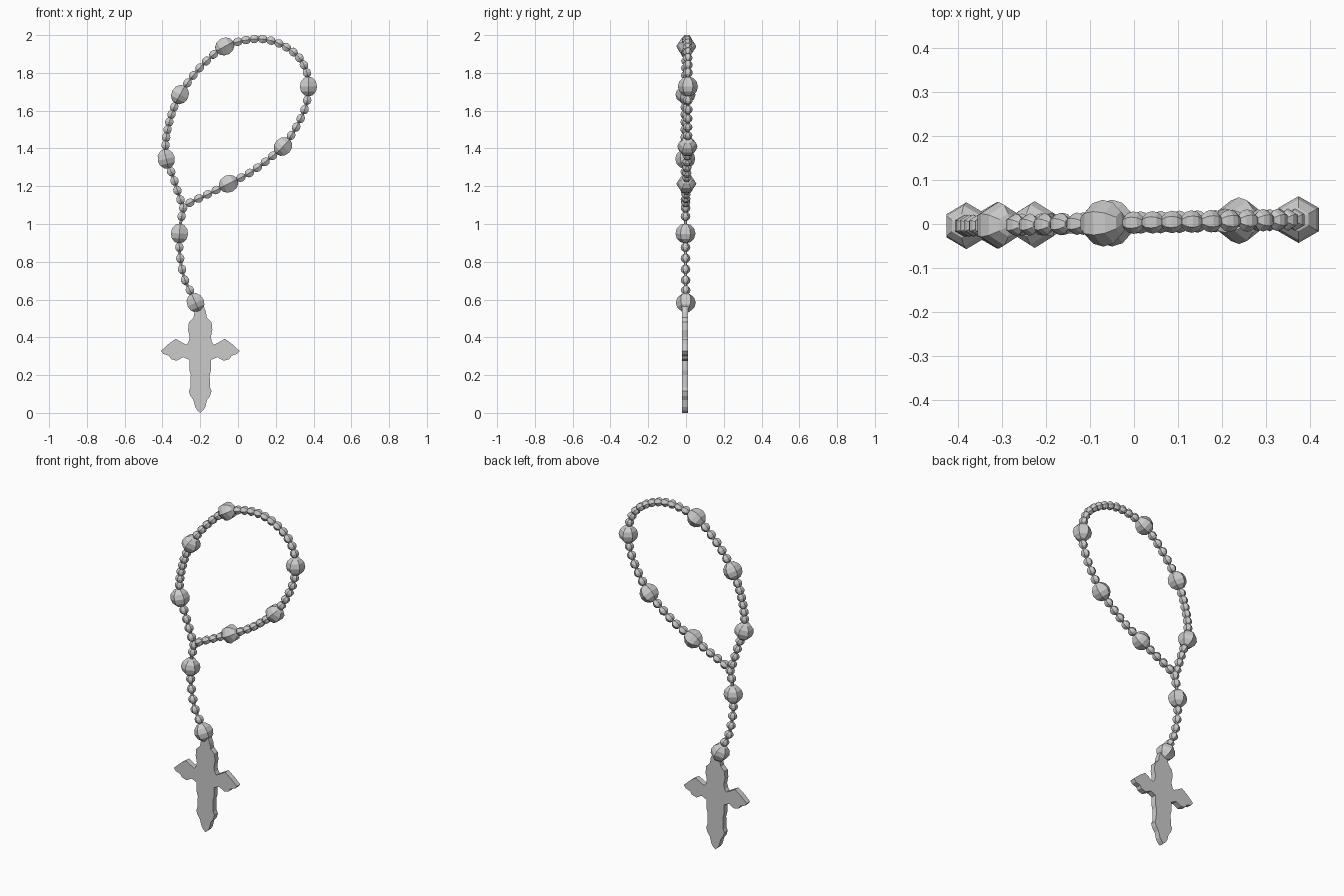
import bpy, math
from mathutils import Vector, Matrix

if "Cube" in bpy.data.objects:
    bpy.data.objects.remove(bpy.data.objects["Cube"])

link = bpy.context.scene.collection.objects.link


def depth(x):
    """The loop leans very slightly backwards towards +x."""
    return min(0.010, max(-0.004, 0.003 + 0.019 * x))


def mesh_from(name, verts, faces):
    me = bpy.data.meshes.new(name)
    me.from_pydata(verts, [], faces)
    me.update()
    return me


def bead_mesh(name, r, sides=6, rings=6):
    """Faceted sphere, poles on local z, corners on +-local y."""
    verts = [(0, 0, r)]
    for i in range(1, rings):
        p = math.pi * i / rings
        for j in range(sides):
            a = 2 * math.pi * j / sides + math.pi / 2
            verts.append((r * math.sin(p) * math.cos(a),
                          r * math.sin(p) * math.sin(a), r * math.cos(p)))
    verts.append((0, 0, -r))
    faces, last = [], len(verts) - 1
    for j in range(sides):
        k = (j + 1) % sides
        faces.append((0, 1 + j, 1 + k))
        for i in range(rings - 2):
            a = 1 + i * sides
            faces.append((a + j, a + sides + j, a + sides + k, a + k))
        b = 1 + (rings - 2) * sides
        faces.append((last, b + k, b + j))
    return mesh_from(name, verts, faces)


BIG = bead_mesh("large_bead", 0.053)
SMALL = bead_mesh("small_bead", 0.0255)


def place(me, pos, tangent):
    z = tangent.normalized()
    x = Vector((0, 1, 0)).cross(z).normalized()
    y = z.cross(x)
    ob = bpy.data.objects.new(me.name, me)
    ob.matrix_world = Matrix.Translation(pos) @ Matrix((x, y, z)).transposed().to_4x4()
    link(ob)


def smooth_path(pts, steps=12):
    """Catmull-Rom samples; control point i lands on sample i * steps."""
    P = [Vector((x, depth(x), z)) for x, z in pts]
    P = [2 * P[0] - P[1]] + P + [2 * P[-1] - P[-2]]
    out = []
    for a, b, c, d in zip(P, P[1:], P[2:], P[3:]):
        for s in range(steps):
            t = s / steps
            out.append(0.5 * (2 * b + (c - a) * t + (2 * a - 5 * b + 4 * c - d) * t * t
                              + (3 * b - a - 3 * c + d) * t ** 3))
    return out + [P[-2]]


def thread(name, path):
    cu = bpy.data.curves.new(name, 'CURVE')
    cu.dimensions = '3D'
    cu.bevel_depth = 0.009
    cu.bevel_resolution = 1
    sp = cu.splines.new('POLY')
    sp.use_smooth = False
    sp.points.add(len(path) - 1)
    for p, v in zip(sp.points, path):
        p.co = (*v, 1)
    link(bpy.data.objects.new(name, cu))


def strand(name, pts, big, pitch, steps=12):
    """Thread with large beads at the listed points and small ones between."""
    path = smooth_path(pts, steps)
    thread(name, path)
    dist = [0.0]
    for a, b in zip(path, path[1:]):
        dist.append(dist[-1] + (b - a).length)

    def at(s):
        i = 0
        while i < len(path) - 2 and dist[i + 1] < s:
            i += 1
        t = (s - dist[i]) / (dist[i + 1] - dist[i])
        return path[i].lerp(path[i + 1], t), path[i + 1] - path[i]

    for i in big:
        place(BIG, *at(dist[i * steps]))
    stops = sorted(set([0, len(pts) - 1] + big))
    for a, b in zip(stops, stops[1:]):
        s0 = dist[a * steps] + (0.073 if a in big else 0.045)
        s1 = dist[b * steps] - (0.073 if b in big else 0.045)
        n = max(0, round((s1 - s0) / pitch))
        for k in range(n + 1):
            place(SMALL, *at(s0 + (s1 - s0) * k / max(n, 1)))


# Main loop, starting and ending at the junction
loop = [(-.29, 1.085), (-.32, 1.175), (-.347, 1.26), (-.38, 1.345), (-.383, 1.43),
        (-.37, 1.515), (-.345, 1.60), (-.307, 1.685), (-.25, 1.77), (-.17, 1.86),
        (-.07, 1.94), (.05, 1.975), (.145, 1.977), (.24, 1.945), (.32, 1.885),
        (.362, 1.81), (.373, 1.728), (.363, 1.64), (.33, 1.555), (.285, 1.475),
        (.238, 1.41), (.145, 1.33), (.06, 1.27), (-.05, 1.213), (-.165, 1.155),
        (-.25, 1.115), (-.29, 1.085)]
strand("loop_thread", loop, [3, 7, 10, 16, 20, 23], 0.046)

# Hanging tail from the junction to the cross
tail = [(-.29, 1.085), (-.30, 1.03), (-.31, .95), (-.31, .865), (-.30, .78),
        (-.28, .70), (-.25, .64), (-.225, .583)]
strand("tail_thread", tail, [2, 7], 0.053)
place(SMALL, Vector((-.29, depth(-.29), 1.085)), Vector((.1, 0, 1)))

# Cross: half outline mirrored about its centre line, then given thickness
half = [(.018, .565), (.03, .535), (.035, .505), (.06, .48), (.064, .44), (.056, .40),
        (.062, .375), (.072, .36), (.095, .372), (.13, .392), (.168, .365), (.208, .328),
        (.195, .312), (.165, .302), (.155, .285), (.125, .276), (.09, .295), (.057, .28),
        (.057, .225), (.05, .20), (.052, .135), (.060, .115), (.052, .09), (.036, .068),
        (.026, .03), (.014, .012)]
outline = half + [(0, 0)] + [(-x, z) for x, z in reversed(half)]
n = len(outline)
cx, cy, th = -.20, -.006, .016
verts = [(cx + x, cy + s * th, z) for s in (-1, 1) for x, z in outline]
faces = [tuple(range(n))[::-1], tuple(range(n, 2 * n))]
faces += [(i, (i + 1) % n, n + (i + 1) % n, n + i) for i in range(n)]
me = mesh_from("cross", verts, [f[::-1] for f in faces])
link(bpy.data.objects.new("cross", me))
